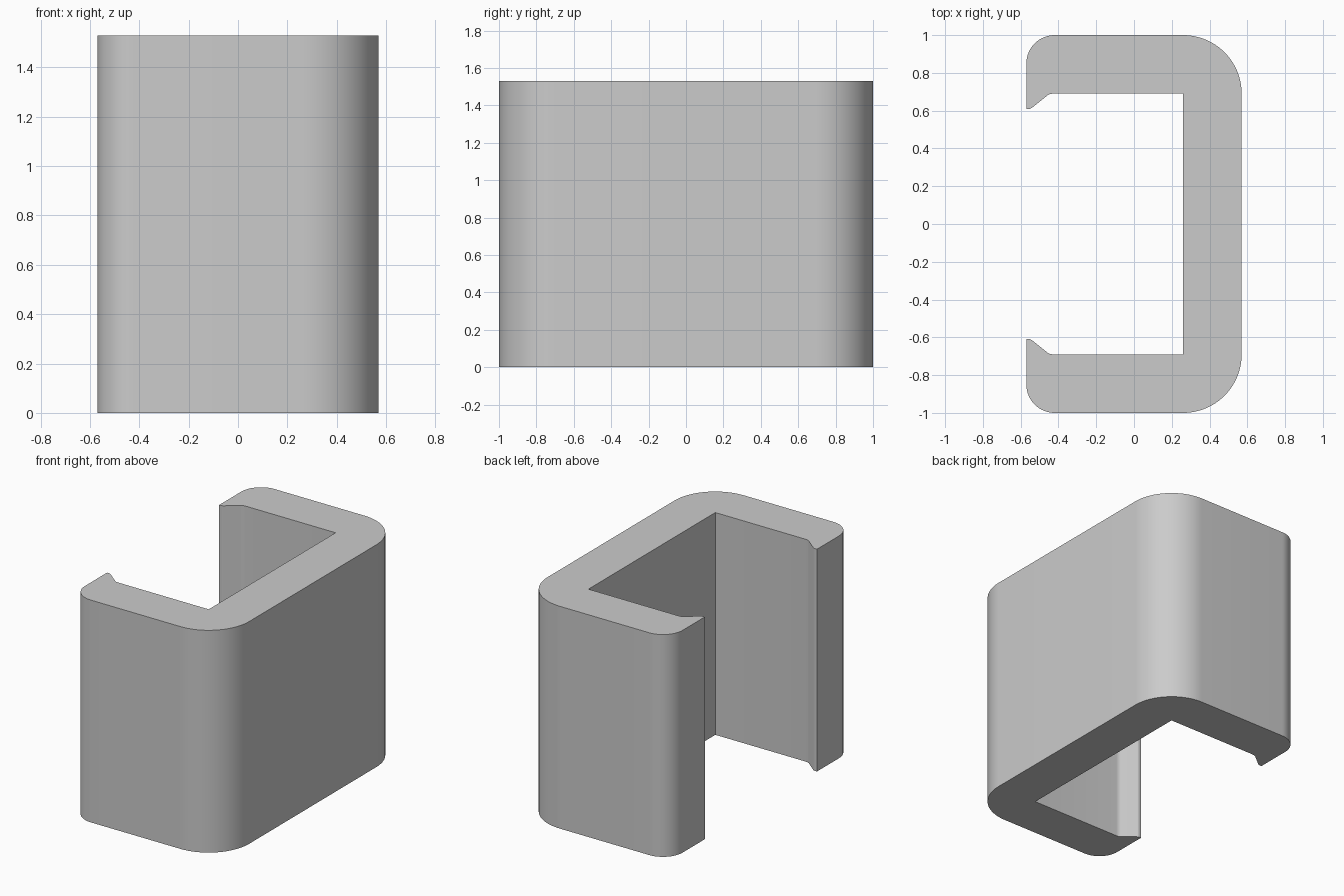
import bpy, bmesh
from math import radians, sin, cos

cube = bpy.data.objects.get("Cube")
if cube:
    bpy.data.objects.remove(cube, do_unlink=True)

HEIGHT = 1.53


def arc(cx, cy, r, start, end, steps):
    """Points along a circular arc, angles in degrees."""
    angles = [radians(start + (end - start) * i / steps) for i in range(steps + 1)]
    return [(cx + r * cos(a), cy + r * sin(a)) for a in angles]


# Half of the channel outline: inner corner, hooked lip, rounded outer corners
half = [(0.26, 0.69), (-0.43, 0.69)]
half += [(-0.445, 0.688), (-0.458, 0.681)]
half += [(-0.54, 0.615), (-0.55, 0.61), (-0.57, 0.61)]
half += arc(-0.42, 0.85, 0.15, 180, 90, 16)
half += arc(0.26, 0.69, 0.31, 90, 0, 24)
outline = half + [(x, -y) for x, y in reversed(half)]

# Extrude the mirrored outline into the clip
bm = bmesh.new()
base = bm.faces.new([bm.verts.new((x, y, 0)) for x, y in outline])
top = bmesh.ops.extrude_face_region(bm, geom=[base], use_keep_orig=True)["geom"]
bmesh.ops.translate(bm, vec=(0, 0, HEIGHT),
                    verts=[v for v in top if isinstance(v, bmesh.types.BMVert)])
bmesh.ops.recalc_face_normals(bm, faces=bm.faces)
mesh = bpy.data.meshes.new("channel_clip")
bm.to_mesh(mesh)
bm.free()

clip = bpy.data.objects.new("channel_clip", mesh)
bpy.context.collection.objects.link(clip)

# Plain grey material
grey = bpy.data.materials.new("light_grey")
grey.use_nodes = True
colour = (0.6, 0.6, 0.6, 1)
grey.diffuse_color = colour
grey.node_tree.nodes["Principled BSDF"].inputs["Base Color"].default_value = colour
mesh.materials.append(grey)

# Smooth the rounded corners, keep the edges sharp
bpy.ops.object.select_all(action="DESELECT")
clip.select_set(True)
bpy.context.view_layer.objects.active = clip
bpy.ops.object.shade_smooth_by_angle(angle=radians(25))
